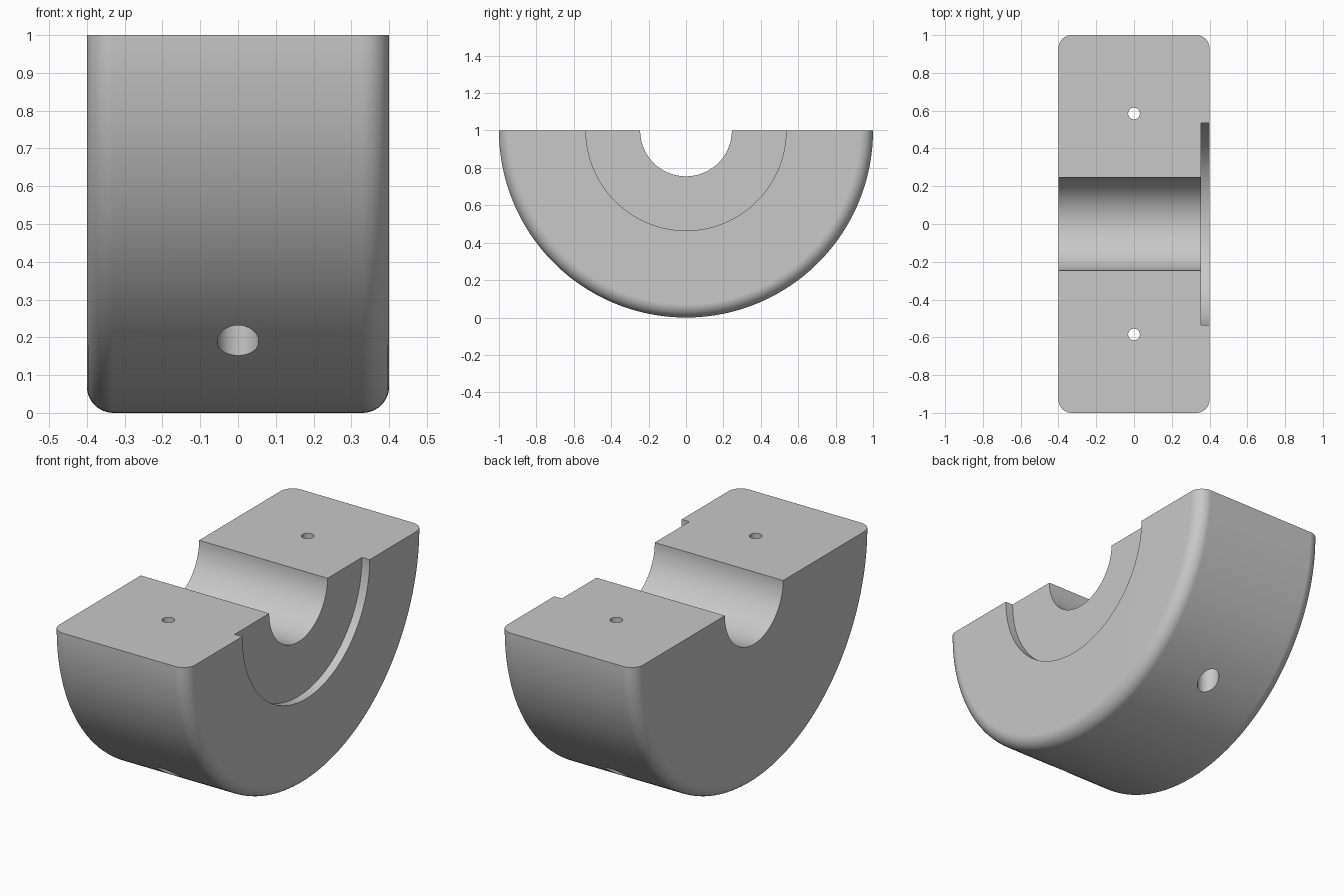
import bpy, bmesh, math
from math import sin, cos, pi

cube = bpy.data.objects.get("Cube")
if cube:
    bpy.data.objects.remove(cube, do_unlink=True)

HALF_WIDTH, OUTER, BORE = 0.4, 1.0, 0.245
RECESS, RECESS_X, FILLET = 0.535, 0.355, 0.07
STEPS = 96

grey = bpy.data.materials.new("plain grey")
grey.use_nodes = True
grey.diffuse_color = (0.58, 0.58, 0.58, 1)
grey.node_tree.nodes["Principled BSDF"].inputs["Base Color"].default_value = grey.diffuse_color


def fillet(side, start):
    """Quarter round on an outer rim, as (x, radius) points."""
    cx, cr = side * (HALF_WIDTH - FILLET), OUTER - FILLET
    points = []
    for i in range(11):
        a = start - i * pi / 20
        points.append((cx + FILLET * cos(a), cr + FILLET * sin(a)))
    return points


# Half ring: a cross-section swept half a turn about the x axis
profile = [(-HALF_WIDTH, BORE)] + fillet(-1, pi) + fillet(1, pi / 2)
profile += [(HALF_WIDTH, RECESS), (RECESS_X, RECESS), (RECESS_X, BORE)]

bm = bmesh.new()
rings = []
for k in range(STEPS + 1):
    a = pi * k / STEPS
    rings.append([bm.verts.new((x, r * cos(a), OUTER - r * sin(a))) for x, r in profile])
for r0, r1 in zip(rings, rings[1:]):
    for i in range(len(profile)):
        j = (i + 1) % len(profile)
        bm.faces.new((r0[i], r0[j], r1[j], r1[i]))
bm.faces.new(rings[0])
bm.faces.new(rings[-1])
bmesh.ops.recalc_face_normals(bm, faces=bm.faces)
mesh = bpy.data.meshes.new("half_clamp_block")
bm.to_mesh(mesh)
bm.free()
block = bpy.data.objects.new("half_clamp_block", mesh)
bpy.context.collection.objects.link(block)
mesh.materials.append(grey)


def drill(y, radius, low, high):
    """Cut one vertical round hole into the block."""
    bpy.ops.mesh.primitive_cylinder_add(vertices=32, radius=radius, depth=high - low,
                                        location=(0, y, (low + high) / 2))
    cutter = bpy.context.object
    cutter.name = "hole_cutter"
    cutter.hide_render = True
    cutter.data.materials.append(grey)
    cut = block.modifiers.new("hole", "BOOLEAN")
    cut.operation, cut.solver, cut.object = "DIFFERENCE", "EXACT", cutter
    bpy.context.view_layer.objects.active = block
    bpy.ops.object.modifier_apply(modifier=cut.name)
    bpy.data.objects.remove(cutter, do_unlink=True)


# Bolt holes, narrow at the split face and wider from below
for y in (-0.585, 0.585):
    drill(y, 0.031, -0.1, 1.1)
    drill(y, 0.055, -0.1, 0.55)

# Smooth round surfaces with crisp edges and flat sides
bpy.ops.object.select_all(action="DESELECT")
block.select_set(True)
bpy.context.view_layer.objects.active = block
bpy.ops.object.shade_smooth_by_angle(angle=math.radians(30))
weighted = block.modifiers.new("flat_sides", "WEIGHTED_NORMAL")
weighted.keep_sharp = True
